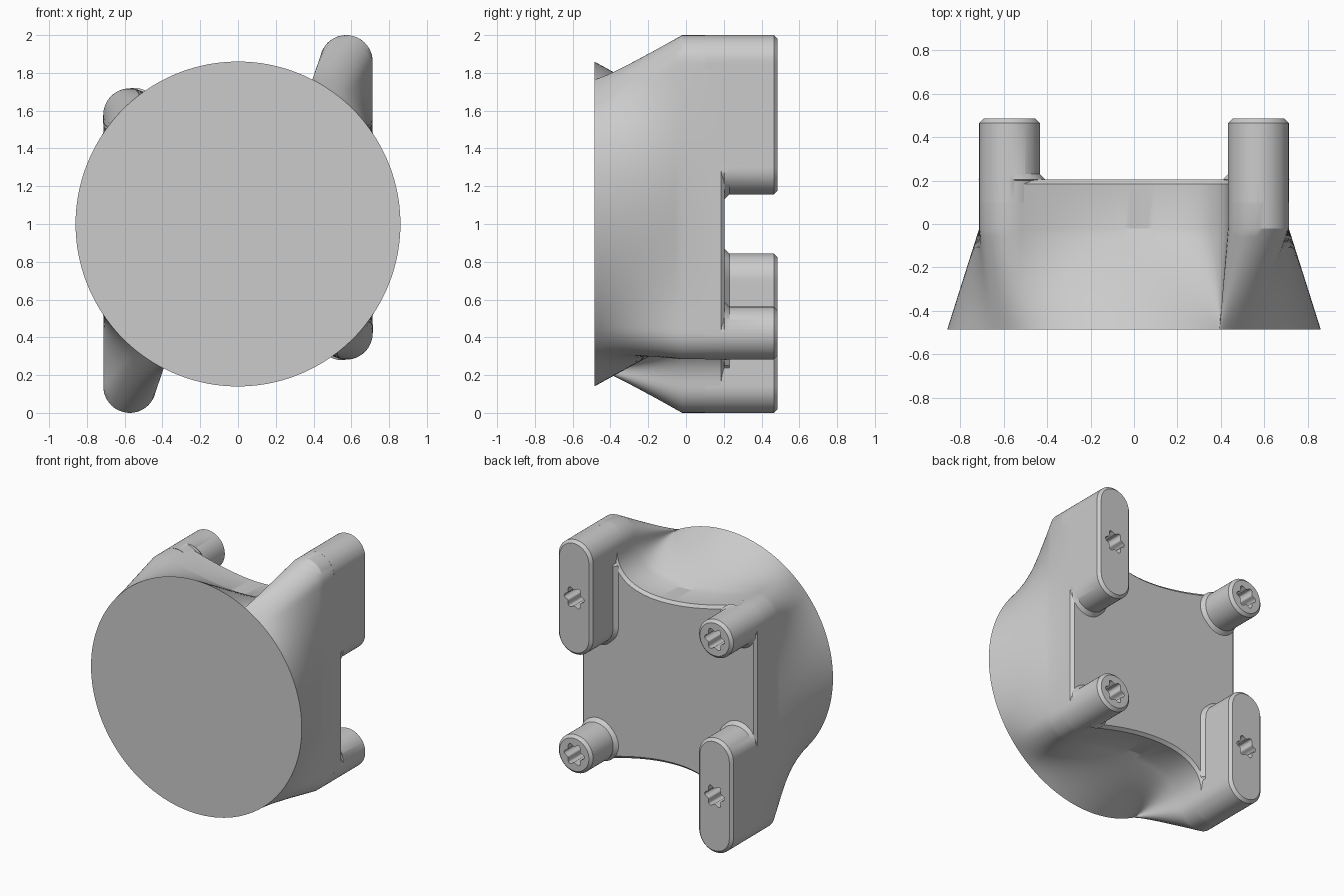
import bpy, bmesh
from math import pi, sin, cos, atan2, hypot, radians
from mathutils import Vector
from mathutils.geometry import interpolate_bezier

cube = bpy.data.objects.get("Cube")
if cube:
    bpy.data.objects.remove(cube)

FRONT, SHOULDER, PLATE, BACK = -0.485, -0.02, 0.205, 0.485
DISC_R, POST_R, CHAMFER = 0.86, 0.14, 0.02
PX, PZ, SLOT = 0.573, 0.578, 0.282   # post centre and half slot length

grey = bpy.data.materials.new("plain grey")
grey.use_nodes = True
grey.diffuse_color = (0.6, 0.6, 0.6, 1)
grey.node_tree.nodes["Principled BSDF"].inputs["Base Color"].default_value = (0.6, 0.6, 0.6, 1)


def arc(cx, cz, r, start, end, n=24):
    angles = [radians(start + (end - start) * i / n) for i in range(n + 1)]
    return [Vector((cx + r * cos(a), cz + r * sin(a))) for a in angles]


def resample(points, count):
    """Evenly spaced points along a closed loop."""
    loop = points + [points[0]]
    lengths = [(b - a).length for a, b in zip(loop, loop[1:])]
    step, out, seg, passed = sum(lengths) / count, [], 0, 0.0
    for i in range(count):
        while passed + lengths[seg] < i * step:
            passed += lengths[seg]
            seg += 1
        t = (i * step - passed) / max(lengths[seg], 1e-9)
        out.append(loop[seg].lerp(loop[seg + 1], t))
    return out


def normals(points):
    """Outward normals of a clockwise loop."""
    n, out = len(points), []
    for i in range(n):
        d = (points[(i + 1) % n] - points[i - 1]).normalized()
        out.append(Vector((-d.y, d.x)))
    return out


def skin(name, rings):
    """Join (y, loop) rings into a closed, smooth-shaded solid."""
    bm = bmesh.new()
    loops = [[bm.verts.new((p.x, y, p.y + 1)) for p in pts] for y, pts in rings]
    for a, b in zip(loops, loops[1:]):
        for i in range(len(a)):
            j = (i + 1) % len(a)
            bm.faces.new((a[i], a[j], b[j], b[i]))
    bm.faces.new(loops[0])
    bm.faces.new(loops[-1])
    bmesh.ops.recalc_face_normals(bm, faces=bm.faces)
    mesh = bpy.data.meshes.new(name)
    bm.to_mesh(mesh)
    bm.free()
    mesh.materials.append(grey)
    obj = bpy.data.objects.new(name, mesh)
    bpy.context.collection.objects.link(obj)
    bpy.ops.object.select_all(action="DESELECT")
    obj.select_set(True)
    bpy.context.view_layer.objects.active = obj
    bpy.ops.object.shade_smooth_by_angle(angle=radians(28))


# Body outline: one half, then the same half turned by 180 degrees
dip = interpolate_bezier(Vector((-0.55, 0.715, 0)), Vector((-0.2, 0.6, 0)),
                         Vector((0.433, 0.48, 0)), Vector((0.433, 0.86, 0)), 40)
half = [p.to_2d() for p in dip]
half += arc(PX, PZ + SLOT, POST_R, 180, 0)
half += arc(PX, -PZ, POST_R, 0, -80)
outline = resample(half + [-p for p in half], 240)
count = len(outline)

# Match each outline point to a disc angle, evened out so the loft flows
angles = [atan2(p.y, p.x) for p in outline]
for i in range(1, count):
    while angles[i] > angles[i - 1] + pi:
        angles[i] -= 2 * pi
offsets = [a + 2 * pi * i / count for i, a in enumerate(angles)]
for _ in range(30):
    offsets = [(offsets[i - 1] + 2 * offsets[i] + offsets[(i + 1) % count]) / 4
               for i in range(count)]
disc = [Vector((cos(o - 2 * pi * i / count), sin(o - 2 * pi * i / count))) * DISC_R
        for i, o in enumerate(offsets)]

# Body: disc lofted to the outline, short straight wall, chamfered plate
STEPS = 12
rings = []
for k in range(STEPS + 1):
    t = k / STEPS
    rings.append((FRONT + (SHOULDER - FRONT) * t,
                  [a.lerp(b, t) for a, b in zip(disc, outline)]))
inset = [p - n * CHAMFER for p, n in zip(outline, normals(outline))]
rings += [(PLATE - CHAMFER, outline), (PLATE, inset)]
skin("body", rings)


def post(name, sx, sz, slot):
    """Chamfered post with a six-lobed socket and a flare towards the plate."""
    centre = Vector((sx * PX, sz * PZ))
    shape = arc(0, slot, POST_R, 180, 0) + arc(0, -slot, POST_R, 0, -180)
    loop = resample([centre + p for p in shape], 144)
    norm = normals(loop)
    flare = []
    for p, n in zip(loop, norm):
        inward = max(0, -n.x * sx, -n.y * sz) if abs(p.y) < 0.75 else 0
        flare.append(p + n * 0.025 * inward)
    tip = [p - n * CHAMFER for p, n in zip(loop, norm)]
    socket = []
    for p in loop:
        d = p - centre
        a = atan2(d.y, d.x)
        socket.append(centre + d.normalized() * (0.07 + 0.012 * cos(6 * a)))
    skin(name, [(0.1, loop), (PLATE - 0.005, loop), (PLATE, flare),
                (PLATE + 0.025, loop), (BACK - CHAMFER, loop), (BACK, tip),
                (BACK, socket), (PLATE, socket)])


# Two long lugs and two round posts on opposite corners
post("upper_left_lug", 1, 1, SLOT)
post("lower_right_lug", -1, -1, SLOT)
post("upper_right_post", -1, 1, 0)
post("lower_left_post", 1, -1, 0)
